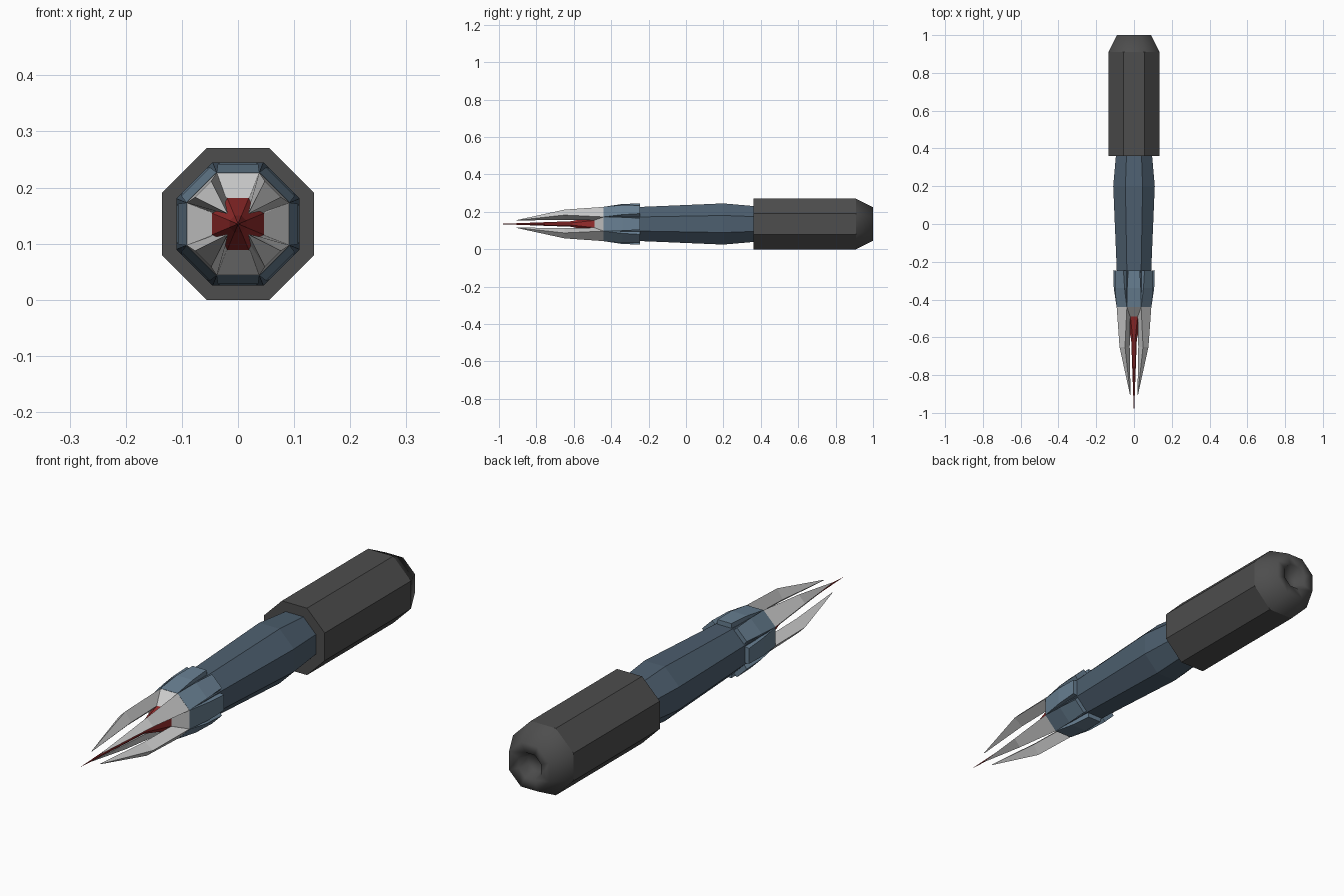
import bpy, bmesh, math

if "Cube" in bpy.data.objects:
    bpy.data.objects.remove(bpy.data.objects["Cube"])

CZ = 0.135  # height of the long axis


def material(name, rgb):
    m = bpy.data.materials.new(name)
    m.diffuse_color = (*rgb, 1)
    m.use_nodes = True
    m.node_tree.nodes["Principled BSDF"].inputs["Base Color"].default_value = m.diffuse_color
    return m


def finish(bm, name, mat):
    bmesh.ops.remove_doubles(bm, verts=bm.verts, dist=1e-5)
    bmesh.ops.recalc_face_normals(bm, faces=bm.faces)
    me = bpy.data.meshes.new(name)
    bm.to_mesh(me)
    bm.free()
    if mat:
        me.materials.append(mat)
    ob = bpy.data.objects.new(name, me)
    bpy.context.collection.objects.link(ob)
    return ob


def loft(bm, rings):
    """Join rings of points with quads and cap both ends."""
    vs = [[bm.verts.new(p) for p in r] for r in rings]
    n = len(rings[0])
    for a, b in zip(vs, vs[1:]):
        for i in range(n):
            j = (i + 1) % n
            bm.faces.new((a[i], a[j], b[j], b[i]))
    bm.faces.new(vs[0])
    bm.faces.new(vs[-1])


def octagon(y, apothem):
    r = apothem / math.cos(math.pi / 8)
    angles = [math.pi / 8 + k * math.pi / 4 for k in range(8)]
    return [(r * math.cos(a), y, CZ + r * math.sin(a)) for a in angles]


def turned(name, profile, mat=None):
    bm = bmesh.new()
    loft(bm, [octagon(y, a) for y, a in profile])
    return finish(bm, name, mat)


def around(name, sections, angles, mat=None):
    """Repeat a tapered bar; each section has four (y, radial, tangential) corners."""
    bm = bmesh.new()
    for deg in angles:
        c, s = math.cos(math.radians(deg)), math.sin(math.radians(deg))
        loft(bm, [[(r * c - t * s, y, CZ + r * s + t * c) for y, r, t in sec]
                  for sec in sections])
    return finish(bm, name, mat)


def bar(yo, ro, ho, yi, ri, hi):
    return [(yo, ro, -ho), (yo, ro, ho), (yi, ri, hi), (yi, ri, -hi)]


dark = material("dark_grip", (0.075, 0.075, 0.075))
blue = material("body_blue", (0.075, 0.115, 0.16))
light_blue = material("collar_blue", (0.14, 0.215, 0.29))
red = material("needle_red", (0.30, 0.025, 0.025))

# Grip with a rounded, hollowed end
grip = turned("grip", [(0.36, 0.08), (0.36, 0.135), (0.91, 0.135), (1.0, 0.09),
                       (0.995, 0.05), (0.955, 0.035)], dark)
for p in grip.data.polygons:
    p.use_smooth = p.center.y > 0.93

# Swelling body
turned("body", [(-0.44, 0.088), (-0.25, 0.091), (0.2, 0.11), (0.36, 0.096)], blue)

# Eight collar plates that flare off the body
around("collar_plates",
       [bar(-0.44, 0.092, 0.0381, -0.44, 0.07, 0.029),
        bar(-0.34, 0.107, 0.036, -0.34, 0.08, 0.033),
        bar(-0.245, 0.11, 0.031, -0.245, 0.085, 0.034)],
       range(0, 360, 45), light_blue)

# Nose cone behind the blades
turned("nose", [(-0.43, 0.091), (-0.44, 0.091), (-0.49, 0.046)])

# Four blades on the diagonals
around("blades",
       [bar(-0.44, 0.0915, 0.038, -0.46, 0.046, 0.019),
        bar(-0.65, 0.088, 0.0205, -0.65, 0.043, 0.011),
        bar(-0.905, 0.029, 0.001, -0.905, 0.027, 0.001)],
       (45, 135, 225, 315))

# Central needle
turned("needle", [(-0.485, 0.046), (-0.49, 0.046), (-0.61, 0.015), (-1.0, 0.0005)], red)
